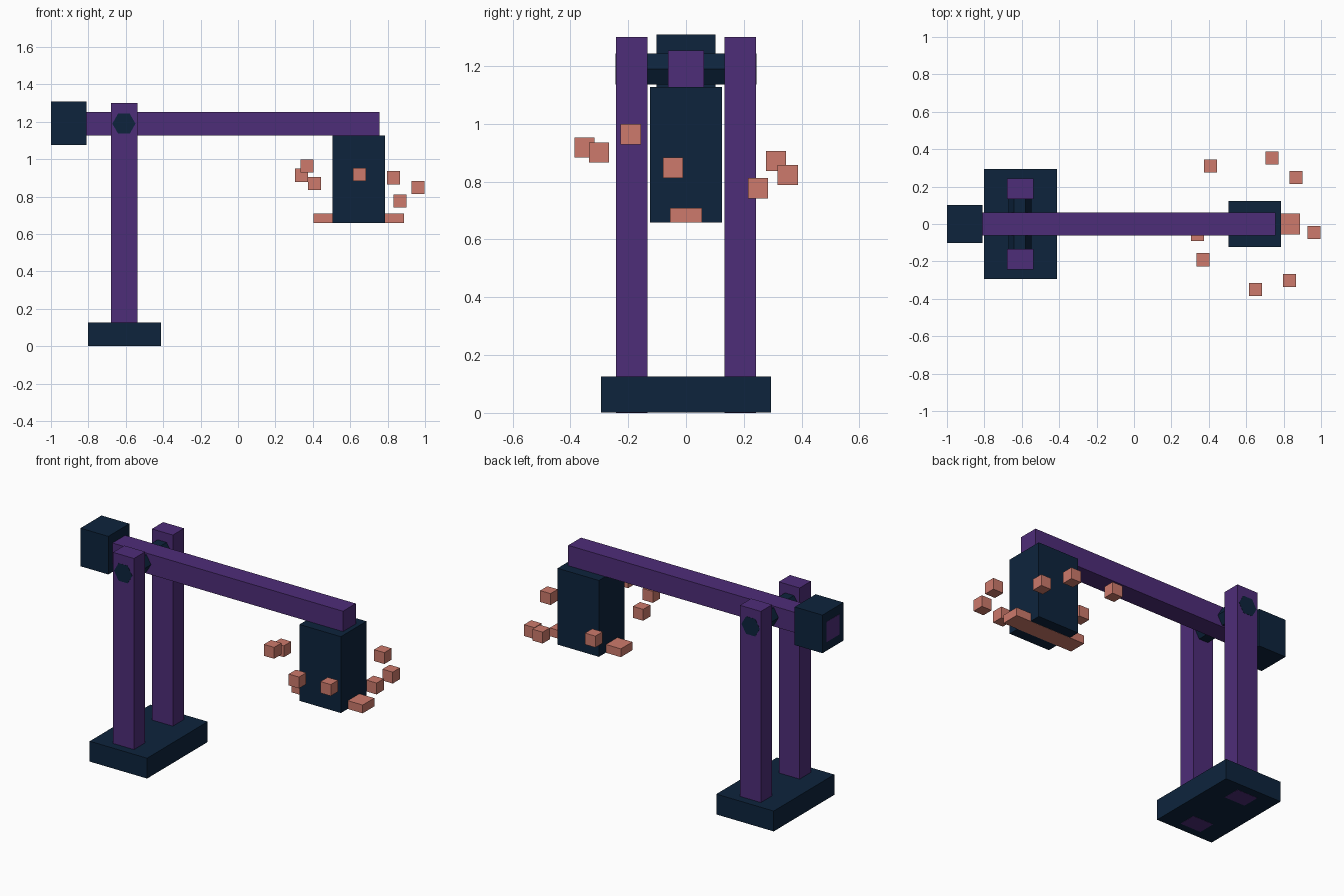
import bpy
import math

default = bpy.data.objects.get("Cube")
if default:
    bpy.data.objects.remove(default, do_unlink=True)


def make_material(name, rgb):
    mat = bpy.data.materials.new(name)
    mat.use_nodes = True
    color = (*rgb, 1.0)
    mat.diffuse_color = color
    mat.node_tree.nodes["Principled BSDF"].inputs["Base Color"].default_value = color
    return mat


purple = make_material("deep purple", (0.076, 0.026, 0.19))
navy = make_material("dark navy", (0.004, 0.0175, 0.046))
coral = make_material("coral", (0.61, 0.195, 0.15))


def box(name, xs, ys, zs, mat):
    """Axis-aligned box from its (min, max) span on each axis."""
    spans = (xs, ys, zs)
    centre = [(a + b) / 2 for a, b in spans]
    bpy.ops.mesh.primitive_cube_add(size=1, location=centre)
    obj = bpy.context.object
    obj.name = name
    obj.scale = [b - a for a, b in spans]
    bpy.ops.object.transform_apply(location=False, rotation=False, scale=True)
    obj.data.materials.append(mat)
    return obj


# Base plate and the two uprights that pass through it
box("base", (-0.802, -0.412), (-0.294, 0.294), (0.001, 0.126), navy)
for name, ys in (("front_post", (-0.243, -0.134)), ("back_post", (0.134, 0.243))):
    box(name, (-0.679, -0.537), ys, (0, 1.3), purple)

# Hexagonal axle, its ends just showing on the outside of the posts
bpy.ops.mesh.primitive_cylinder_add(
    vertices=6, radius=0.062, depth=0.488,
    location=(-0.61, 0, 1.19), rotation=(math.pi / 2, 0, 0))
axle = bpy.context.object
axle.name = "axle"
bpy.ops.object.transform_apply(location=False, rotation=True, scale=False)
# Points of the hexagon face along x
axle.rotation_euler.y = math.radians(30)
axle.data.materials.append(navy)

# Swing beam running through the counterweight
box("beam", (-1.0, 0.757), (-0.062, 0.062), (1.128, 1.253), purple)
box("counterweight", (-0.999, -0.81), (-0.102, 0.102), (1.075, 1.309), navy)

# Hanging block with a flat bar through its foot
box("hanging_block", (0.505, 0.786), (-0.124, 0.124), (0.659, 1.128), navy)
box("foot_bar", (0.404, 0.887), (-0.056, 0.056), (0.658, 0.709), coral)

# Small cubes floating in a ring around the block
ring = (
    (0.963, -0.045, 0.848), (0.867, 0.249, 0.777), (0.738, 0.352, 0.823),
    (0.409, 0.311, 0.871), (0.34, -0.055, 0.914), (0.369, -0.191, 0.964),
    (0.65, -0.351, 0.918), (0.831, -0.301, 0.901),
)
half = 0.035
for i, centre in enumerate(ring):
    box(f"floating_cube_{i + 1}", *[(c - half, c + half) for c in centre], coral)
